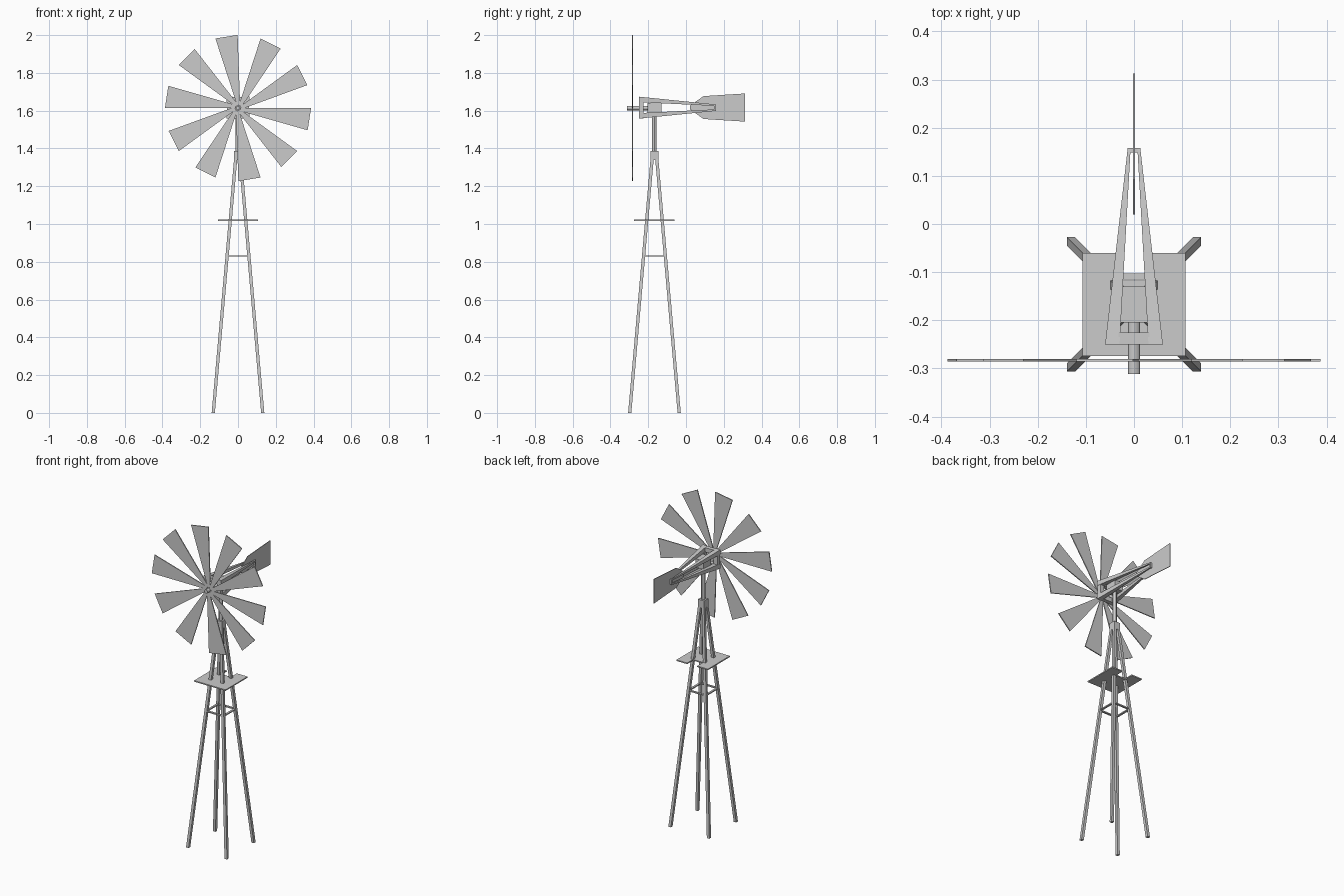
import bpy, bmesh, math
from mathutils import Vector

if "Cube" in bpy.data.objects:
    bpy.data.objects.remove(bpy.data.objects["Cube"])

CY = -0.167            # tower axis
HZ = 1.614             # wheel height
WY = -0.283            # wheel plane


def finish(name, bm):
    bmesh.ops.recalc_face_normals(bm, faces=bm.faces[:])
    me = bpy.data.meshes.new(name)
    bm.to_mesh(me)
    bm.free()
    ob = bpy.data.objects.new(name, me)
    bpy.context.collection.objects.link(ob)
    return ob


def loft(bm, a, b):
    """Closed solid between two matching polygons."""
    va = [bm.verts.new(p) for p in a]
    vb = [bm.verts.new(p) for p in b]
    n = len(va)
    bm.faces.new(va)
    bm.faces.new(vb[::-1])
    for i in range(n):
        bm.faces.new((va[i], vb[i], vb[(i + 1) % n], va[(i + 1) % n]))


def prism(bm, pts, depth):
    d = Vector(depth) / 2
    loft(bm, [Vector(p) - d for p in pts], [Vector(p) + d for p in pts])


def box(bm, x0, x1, y0, y1, z0, z1):
    prism(bm, [(x, y, (z0 + z1) / 2) for x, y in ((x0, y0), (x1, y0), (x1, y1), (x0, y1))],
          (0, 0, z1 - z0))


def square(x, y, z, h):
    return [(x - h, y - h, z), (x + h, y - h, z), (x + h, y + h, z), (x - h, y + h, z)]


# Four leaning legs
for sx in (-1, 1):
    for sy in (-1, 1):
        bm = bmesh.new()
        loft(bm, square(sx * 0.131, CY + sy * 0.131, 0, 0.0085),
             square(sx * 0.011, CY + sy * 0.011, 1.36, 0.0085))
        finish("tower_leg", bm)

# Brace ring
bm = bmesh.new()
for s in (-1, 1):
    box(bm, -0.055, 0.055, CY + s * 0.058 - 0.006, CY + s * 0.058 + 0.006, 0.827, 0.834)
    box(bm, s * 0.058 - 0.006, s * 0.058 + 0.006, CY - 0.055, CY + 0.055, 0.827, 0.834)
finish("brace_ring", bm)

# Platform with access notch at the back
bm = bmesh.new()
h, n = 0.107, 0.034
prism(bm, [(-h, CY - h, 1.02), (h, CY - h, 1.02), (h, CY + h, 1.02), (n, CY + h, 1.02),
           (n, -0.117, 1.02), (-n, -0.117, 1.02), (-n, CY + h, 1.02), (-h, CY + h, 1.02)],
      (0, 0, 0.007))
finish("platform", bm)

# Tower cap
bm = bmesh.new()
box(bm, -0.021, 0.021, CY - 0.021, CY + 0.021, 1.34, 1.387)
finish("tower_cap", bm)


# Round mast and wheel shaft
def cylinder(name, r, c, length, along_y=False):
    bpy.ops.mesh.primitive_cylinder_add(vertices=12, radius=r, depth=length, location=c,
                                        rotation=(math.pi / 2 if along_y else 0, 0, 0))
    bpy.context.object.name = name
    bpy.ops.object.shade_smooth_by_angle()


cylinder("mast", 0.012, (0, CY, 1.485), 0.23)
cylinder("wheel_shaft", 0.012, (0, -0.256, HZ), 0.112, True)

# Gearbox
bm = bmesh.new()
box(bm, -0.028, 0.028, -0.205, -0.13, 1.588, 1.641)
finish("gearbox", bm)

# Tapered open tail frame: four rails, front frame, rear cap
bm = bmesh.new()
Y0, Y1 = -0.25, 0.158
for sx in (-1, 1):
    for sz in (-1, 1):
        def corner(y, xo, xi, zo, zi):
            return [(sx * a, y, HZ + 0.002 + sz * b)
                    for a, b in ((xi, zi), (xo, zi), (xo, zo), (xi, zo))]
        loft(bm, corner(Y0, 0.06, 0.030, 0.058, 0.029), corner(Y1, 0.013, 0.007, 0.017, 0.009))
for s in (-1, 1):
    z = HZ + 0.002 + s * 0.043
    box(bm, -0.032, 0.032, Y0, Y0 + 0.025, z - 0.0135, z + 0.0135)
    x = s * 0.044
    box(bm, x - 0.013, x + 0.013, Y0, Y0 + 0.025, HZ - 0.03, HZ + 0.034)
box(bm, -0.0125, 0.0125, Y1 - 0.009, Y1, HZ - 0.014, HZ + 0.018)
finish("tail_frame", bm)

# Tail vane
bm = bmesh.new()
prism(bm, [(0, y, z) for y, z in ((0.02, 1.626), (0.093, 1.677), (0.313, 1.691),
                                  (0.313, 1.542), (0.093, 1.556), (0.02, 1.608))],
      (0.004, 0, 0))
finish("tail_vane", bm)

# Wheel of ten flat blades
for i in range(10):
    a = math.radians(36 * i)
    tip = math.radians(-17.7)
    R = 0.387
    bm = bmesh.new()
    prof = [(0.008, 0), (R, 0), (R * math.cos(tip), R * math.sin(tip)), (0.02, -0.018)]
    prism(bm, [(u * math.cos(a) - v * math.sin(a), WY, HZ + u * math.sin(a) + v * math.cos(a))
               for u, v in prof], (0, 0.006, 0))
    finish("wheel_blade", bm)
